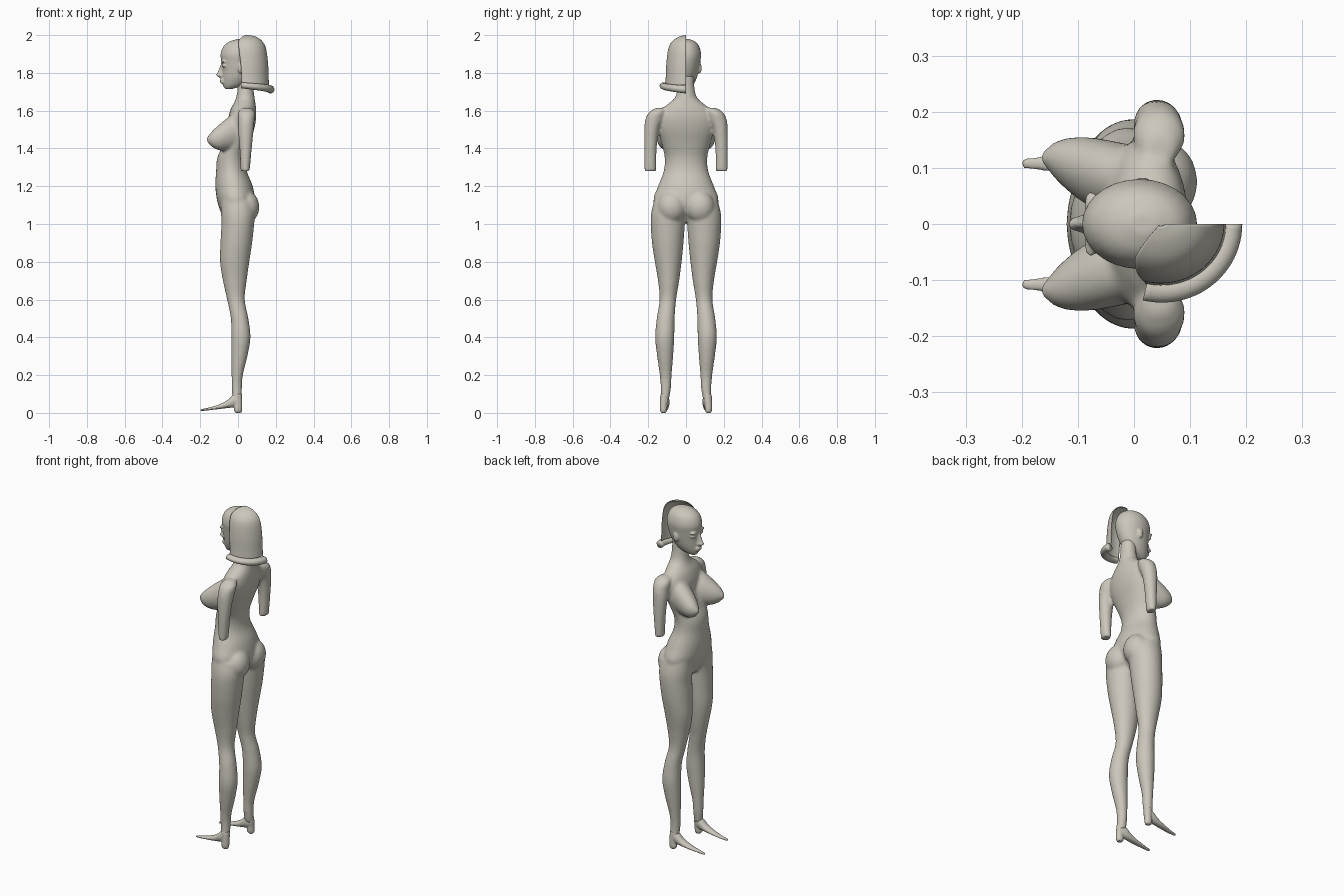
import bpy, bmesh, math
from mathutils import Vector

cube = bpy.data.objects.get("Cube")
if cube:
    bpy.data.objects.remove(cube, do_unlink=True)

clay = bpy.data.materials.new("warm_grey_clay")
clay.use_nodes = True
clay.diffuse_color = (0.6, 0.57, 0.5, 1)
clay.node_tree.nodes["Principled BSDF"].inputs["Base Color"].default_value = (0.6, 0.57, 0.5, 1)


def smooth_rows(rows, steps=5):
    """Catmull-Rom resampling of a list of equal-length tuples."""
    out = []
    last = len(rows) - 1
    for i in range(last):
        p = [Vector(rows[min(max(i + k, 0), last)]) for k in (-1, 0, 1, 2)]
        for s in range(steps):
            t = s / steps
            out.append(0.5 * (2 * p[1] + (p[2] - p[0]) * t
                              + (2 * p[0] - 5 * p[1] + 4 * p[2] - p[3]) * t * t
                              + (3 * p[1] - p[0] - 3 * p[2] + p[3]) * t ** 3))
    out.append(Vector(rows[-1]))
    return out


def loft(bm, rings, n=28):
    """Closed skin over elliptical rings given as (centre, u, v)."""
    loops = []
    for c, u, v in rings:
        loops.append([bm.verts.new(c + u * math.cos(2 * math.pi * i / n)
                                   + v * math.sin(2 * math.pi * i / n)) for i in range(n)])
    faces = [bm.faces.new((a[i], a[(i + 1) % n], b[(i + 1) % n], b[i]))
             for a, b in zip(loops, loops[1:]) for i in range(n)]
    faces += [bm.faces.new(loops[0]), bm.faces.new(loops[-1])]
    bmesh.ops.recalc_face_normals(bm, faces=faces)


def column(bm, rows, side=1):
    """Upright loft; rows are (z, x_front, x_back, y_in, y_out)."""
    loft(bm, [(Vector(((f + b) / 2, side * (yi + yo) / 2, z)),
               Vector(((b - f) / 2, 0, 0)), Vector((0, (yo - yi) / 2, 0)))
              for z, f, b, yi, yo in smooth_rows(rows)])


def forward(bm, rows, side=1):
    """Loft along x; rows are (x, y, z, half_width, half_height)."""
    loft(bm, [(Vector((x, side * y, z)), Vector((0, w, 0)), Vector((0, 0, h)))
              for x, y, z, w, h in smooth_rows(rows)])


def blob(bm, centre, size):
    made = bmesh.ops.create_uvsphere(bm, u_segments=24, v_segments=16, radius=1)
    for v in made["verts"]:
        v.co = Vector(centre) + Vector(a * b for a, b in zip(v.co, size))


def finish(name, bm, voxel=0, relax=0):
    mesh = bpy.data.meshes.new(name)
    bm.to_mesh(mesh)
    bm.free()
    mesh.materials.append(clay)
    for p in mesh.polygons:
        p.use_smooth = True
    ob = bpy.data.objects.new(name, mesh)
    bpy.context.collection.objects.link(ob)
    if voxel:
        m = ob.modifiers.new("blend", "REMESH")
        m.mode = "VOXEL"
        m.voxel_size = voxel
        m.use_smooth_shade = True
        m = ob.modifiers.new("relax", "SMOOTH")
        m.factor = 0.5
        m.iterations = relax
    return ob


def sym(rows):
    """Centred rows (z, front, back, half_width) for column()."""
    return [(z, f, b, -w, w) for z, f, b, w in rows]


# Torso and neck
bm = bmesh.new()
column(bm, sym([
    (1.01, -.06, .03, .03), (1.06, -.09, .07, .115), (1.12, -.11, .09, .172),
    (1.20, -.12, .078, .148), (1.28, -.116, .047, .118), (1.35, -.11, .043, .113),
    (1.42, -.08, .06, .128), (1.5, -.055, .085, .15), (1.56, -.052, .096, .155),
    (1.61, -.038, .096, .125), (1.64, -.022, .092, .09), (1.67, -.01, .088, .058),
    (1.72, -.002, .082, .045), (1.79, 0, .08, .042)]))

for s in (-1, 1):
    # Seat
    blob(bm, (.045, s * .075, 1.09), (.068, .077, .085))
    # Legs
    column(bm, [
        (1.12, -.09, .08, .01, .17), (1.06, -.09, .09, .004, .184), (1.0, -.088, .086, .006, .187),
        (.9, -.093, .075, .013, .18), (.8, -.095, .06, .023, .165), (.7, -.08, .046, .036, .148),
        (.6, -.058, .036, .052, .14), (.5, -.038, .055, .06, .155), (.4, -.036, .066, .062, .163),
        (.3, -.036, .05, .068, .153), (.2, -.034, .026, .076, .139), (.13, -.033, .021, .08, .134),
        (.07, -.03, .02, .09, .136)], s)
    # Arms, ending above the elbow
    column(bm, [
        (1.615, .02, .07, .1, .16), (1.59, 0, .09, .11, .197), (1.55, 0, .088, .12, .216),
        (1.5, .0, .083, .142, .221), (1.4, .008, .073, .155, .222), (1.28, .014, .062, .158, .22)], s)
    # Bust
    forward(bm, [
        (0, .08, 1.5, .06, .1), (-.06, .088, 1.474, .064, .085), (-.1, .1, 1.458, .055, .068),
        (-.135, .112, 1.45, .037, .044), (-.155, .117, 1.448, .018, .022),
        (-.166, .118, 1.448, .008, .009)], s)
finish("body", bm, .008, 5)

# Head with nose, lips, brows and eyelids
bm = bmesh.new()
column(bm, sym([
    (1.715, -.068, -.03, .018), (1.735, -.08, .03, .038), (1.77, -.083, .07, .056),
    (1.81, -.084, .093, .067), (1.86, -.089, .109, .076), (1.9, -.092, .112, .08),
    (1.94, -.077, .1, .07), (1.965, -.047, .078, .05), (1.979, -.005, .04, .018)]))
column(bm, sym([(1.775, -.1, -.06, .012), (1.788, -.117, -.06, .016),
                (1.8, -.11, -.06, .012), (1.85, -.09, -.06, .009)]))
for z, depth in ((1.762, .014), (1.75, .012)):
    blob(bm, (-.083, 0, z), (depth, .024, .007))
for s in (-1, 1):
    blob(bm, (-.072, s * .034, 1.838), (.014, .018, .009))
    blob(bm, (-.076, s * .036, 1.858), (.013, .024, .006))
    blob(bm, (.015, s * .073, 1.825), (.016, .01, .028))
finish("head", bm, .005, 3)

# Feet: thin sloping sole with a separate raised heel
for s, label in ((1, "left"), (-1, "right")):
    bm = bmesh.new()
    forward(bm, [
        (.018, .114, .07, .014, .03), (-.02, .112, .065, .024, .035), (-.06, .111, .045, .023, .02),
        (-.11, .11, .03, .019, .011), (-.16, .108, .02, .013, .007),
        (-.199, .108, .014, .008, .005)], s)
    column(bm, [(.1, -.025, .021, .092, .136), (.05, -.018, .022, .098, .138),
                (.015, -.022, .022, .1, .138), (0, -.012, .016, .106, .132)], s)
    finish(label + "_foot", bm, .004, 2)

# Hair: open half shell on the right side; rows are (z, radius_x, radius_y, sweep)
bm = bmesh.new()
rows = smooth_rows([
    (2.0, .008, .004, 125), (1.992, .045, .035, 125), (1.97, .078, .07, 125),
    (1.93, .1, .093, 116), (1.85, .111, .104, 108), (1.78, .114, .107, 105),
    (1.735, .116, .11, 104)])
grid = []
for z, rx, ry, sweep in rows:
    angles = [math.radians(sweep * i / 24) for i in range(25)]
    grid.append([bm.verts.new((.048 + rx * math.cos(a), -ry * math.sin(a), z)) for a in angles])
for a, b in zip(grid, grid[1:]):
    for i in range(24):
        bm.faces.new((a[i], a[i + 1], b[i + 1], b[i]))
bmesh.ops.recalc_face_normals(bm, faces=bm.faces[:])
hair = finish("hair_shell", bm)
shell = hair.modifiers.new("thickness", "SOLIDIFY")
shell.thickness = .004

# Curled roll along the lower hair edge
bm = bmesh.new()
rings = []
for i in range(25):
    a = math.radians(104 * i / 24)
    out = Vector((math.cos(a), -math.sin(a), 0))
    centre = Vector((.05 + .122 * out.x, .119 * out.y, 1.712 + .022 * i / 24))
    rings.append((centre, out * .021, Vector((0, 0, .021 - .005 * i / 24))))
loft(bm, rings, 16)
finish("hair_roll", bm)
